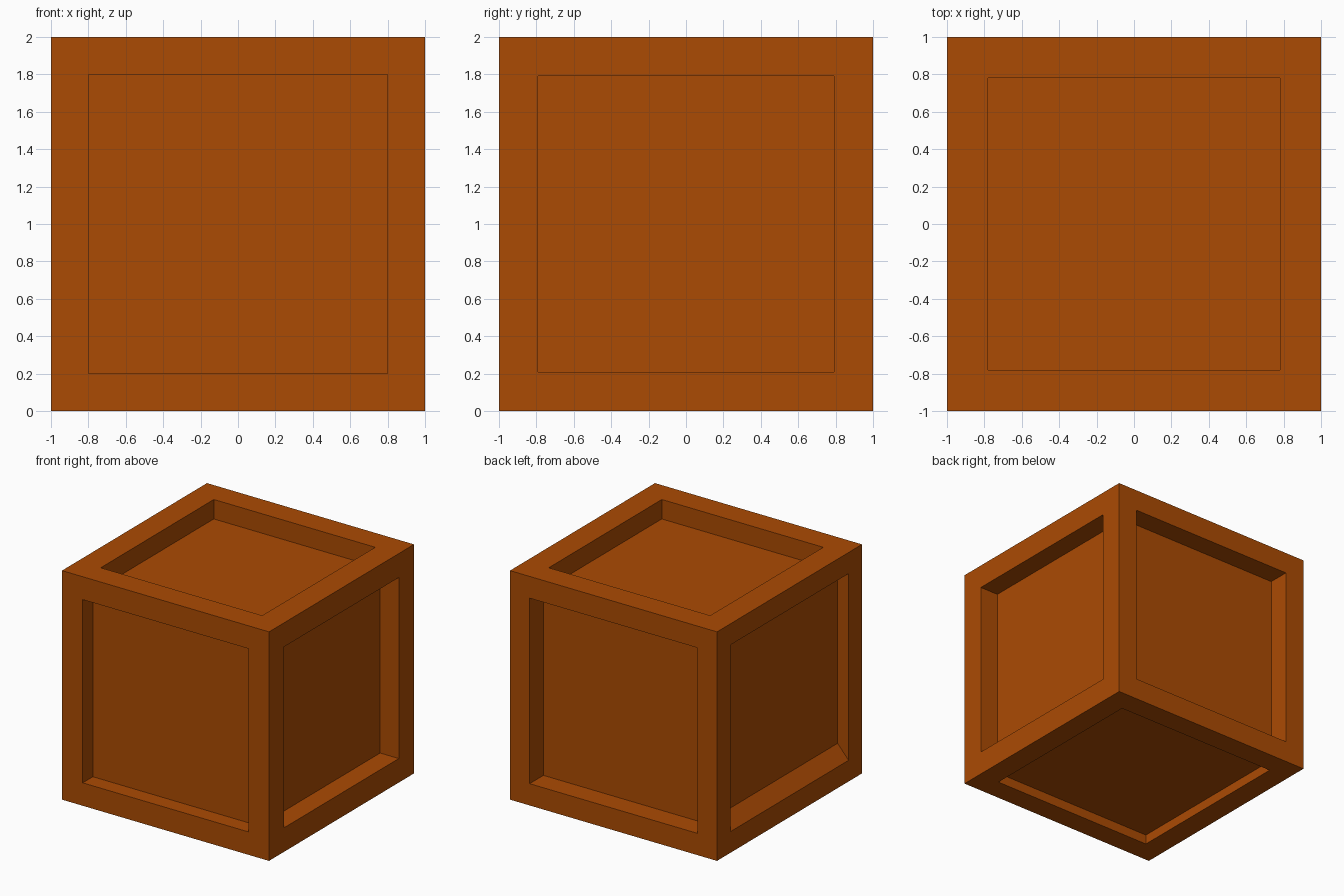
import bpy
import bmesh
from mathutils import Vector

cube = bpy.data.objects.get("Cube")
if cube:
    bpy.data.objects.remove(cube, do_unlink=True)

# Wood colour
colour = (0.41, 0.07, 0.001, 1)
wood = bpy.data.materials.new("brown_wood")
wood.use_nodes = True
wood.diffuse_color = colour
wood.node_tree.nodes["Principled BSDF"].inputs["Base Color"].default_value = colour

# Each side: outward normal, border width, push of the sunken panel
sides = [
    ((0, -1, 0), 0.20, (0, 0.14, 0)),       # front
    ((0, 1, 0), 0.19, (0, -0.19, 0)),       # back
    ((1, 0, 0), 0.21, (-0.18, 0, 0)),       # left
    ((-1, 0, 0), 0.185, (0.106, 0, 0.12)),  # right, panel pushed in and up
    ((0, 0, 1), 0.22, (0, 0, -0.17)),       # top
    ((0, 0, -1), 0.20, (0, 0, 0.085)),      # bottom
]

# Solid block with one recess per side
bm = bmesh.new()
bmesh.ops.create_cube(bm, size=2)
bmesh.ops.translate(bm, verts=bm.verts, vec=(0, 0, 1))
for normal, border, push in sides:
    bm.normal_update()
    n = Vector(normal)
    face = max(bm.faces, key=lambda f: (f.normal.dot(n) > 0.99) * f.calc_area())
    bmesh.ops.inset_individual(bm, faces=[face], thickness=border, use_even_offset=True)
    panel = bmesh.ops.extrude_discrete_faces(bm, faces=[face])["faces"][0]
    bmesh.ops.translate(bm, verts=panel.verts, vec=push)
bmesh.ops.recalc_face_normals(bm, faces=bm.faces)

mesh = bpy.data.meshes.new("crate")
bm.to_mesh(mesh)
bm.free()
mesh.materials.append(wood)
crate = bpy.data.objects.new("crate", mesh)
bpy.context.collection.objects.link(crate)
